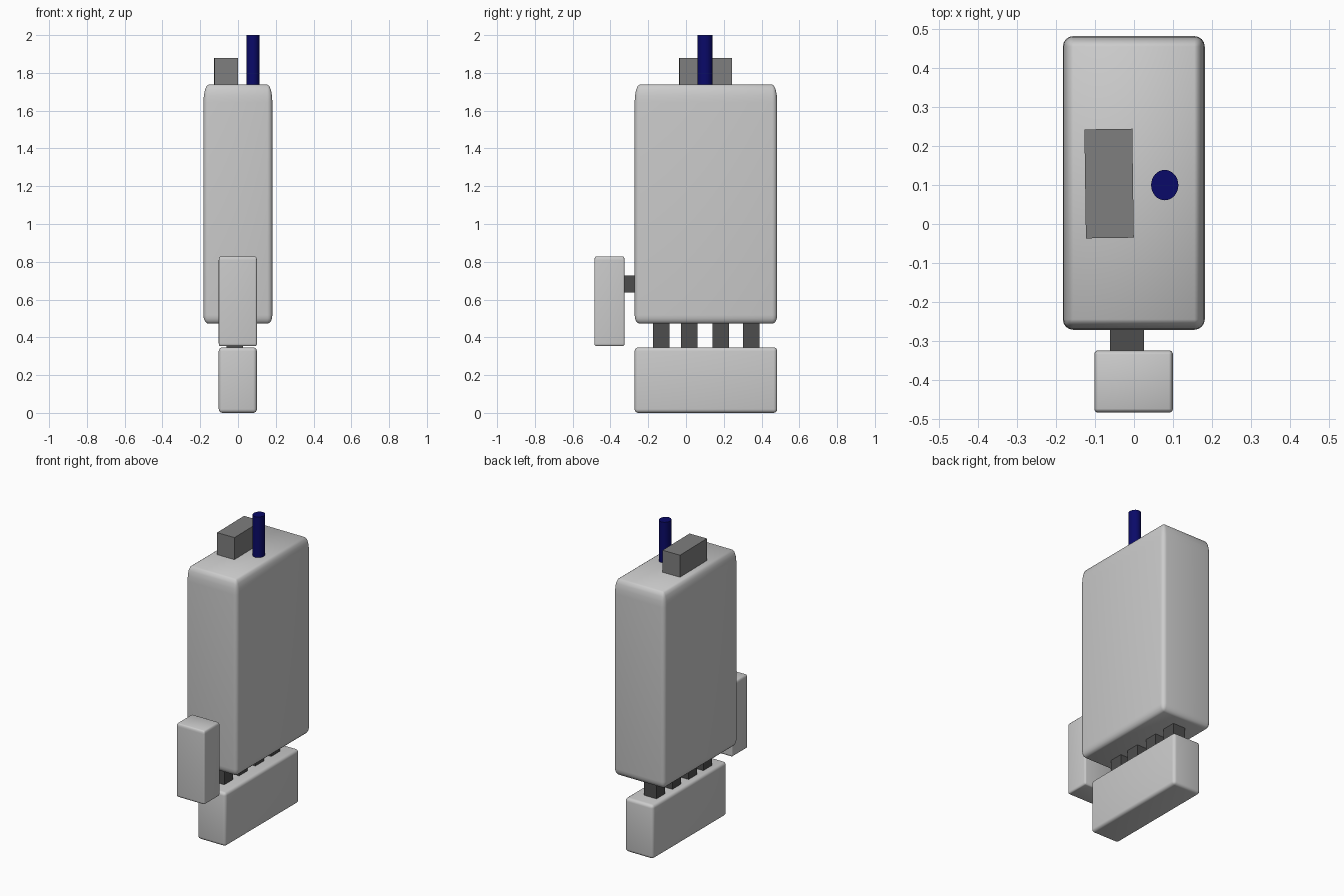
import bpy, bmesh, math

if "Cube" in bpy.data.objects:
    bpy.data.objects.remove(bpy.data.objects["Cube"])


def material(name, rgb):
    m = bpy.data.materials.new(name)
    m.diffuse_color = (*rgb, 1)
    m.use_nodes = True
    m.node_tree.nodes["Principled BSDF"].inputs["Base Color"].default_value = m.diffuse_color
    return m


LIGHT = material("light_grey", (0.6, 0.6, 0.6))
MID = material("mid_grey", (0.21, 0.21, 0.21))
DARK = material("dark_grey", (0.075, 0.075, 0.075))
BLUE = material("navy_blue", (0.003, 0.003, 0.14))


def finish(name, bm, mat, smooth):
    me = bpy.data.meshes.new(name)
    for f in bm.faces:
        f.smooth = smooth
    bm.to_mesh(me)
    bm.free()
    me.materials.append(mat)
    ob = bpy.data.objects.new(name, me)
    bpy.context.collection.objects.link(ob)
    return ob


def box(name, lo, hi, mat, r=0.0, top=1.0, bottom=1.0):
    """Box between two corners; r rounds the edges, top/bottom stretch that rounding in z."""
    bm = bmesh.new()
    bmesh.ops.create_cube(bm, size=1)
    for v in bm.verts:
        v.co = [(a + b) / 2 + c * (b - a) for a, b, c in zip(lo, hi, v.co)]
    if r:
        bmesh.ops.bevel(bm, geom=bm.edges[:], offset=r, segments=4, profile=0.5, affect='EDGES')
        for v in bm.verts:
            if v.co.z > hi[2] - r - 1e-4:
                v.co.z = hi[2] - (hi[2] - v.co.z) * top
            elif v.co.z < lo[2] + r + 1e-4:
                v.co.z = lo[2] + (v.co.z - lo[2]) * bottom
    return finish(name, bm, mat, r > 0)


# Palm, finger block and thumb
box("palm", (-0.183, -0.272, 0.472), (0.182, 0.483, 1.738), LIGHT, 0.027, 3.5, 1.7)
box("finger_block", (-0.102, -0.272, 0.0), (0.1, 0.483, 0.347), LIGHT, 0.02, 1.0, 1.0)
box("thumb", (-0.102, -0.485, 0.353), (0.1, -0.325, 0.828), LIGHT, 0.01, 2.0, 1.5)

# Dark joints
for i, y in enumerate((-0.132, 0.018, 0.184, 0.345)):
    box(f"finger_joint_{i + 1}", (-0.062, y - 0.044, 0.32), (0.026, y + 0.044, 0.51), DARK)
box("thumb_joint", (-0.062, -0.345, 0.638), (0.026, -0.25, 0.728), DARK)

# Wrist block, very slightly turned
wrist = box("wrist_block", (-0.0615, -0.14, 1.68), (0.0615, 0.14, 1.88), MID)
wrist.location = (-0.064, 0.104, 0)
wrist.rotation_euler.z = math.radians(0.8)

# Blue rod
bm = bmesh.new()
bmesh.ops.create_cone(bm, cap_ends=True, segments=32, radius1=1, radius2=1, depth=0.32)
for v in bm.verts:
    v.co = (0.079 + v.co.x * 0.035, 0.1 + v.co.y * 0.039, 1.84 + v.co.z)
rod = finish("rod", bm, BLUE, False)
bpy.context.view_layer.objects.active = rod
rod.select_set(True)
bpy.ops.object.shade_smooth_by_angle(angle=math.radians(35))
